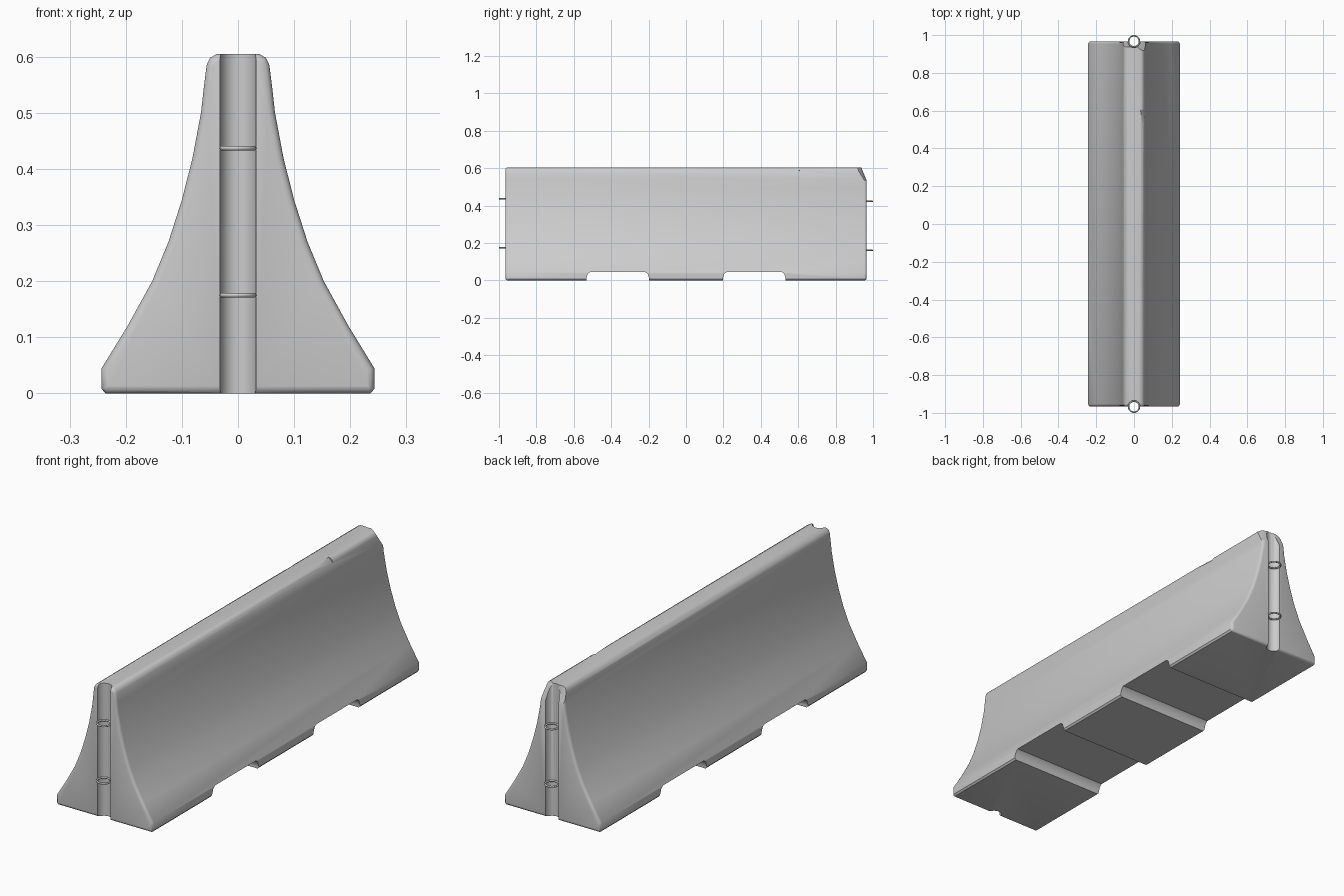
import bpy, bmesh
from math import radians
from mathutils import Vector

if "Cube" in bpy.data.objects:
    bpy.data.objects.remove(bpy.data.objects["Cube"])

LEN = 0.966  # half length of the concrete body


def prism(name, pts, axis, lo, hi):
    """Extrude a 2D outline along x (pts = y,z) or y (pts = x,z)."""
    bm = bmesh.new()
    place = (lambda a, b: (lo, a, b)) if axis == 'X' else (lambda a, b: (a, lo, b))
    face = bm.faces.new([bm.verts.new(place(a, b)) for a, b in pts])
    ext = bmesh.ops.extrude_face_region(bm, geom=[face])
    move = (hi - lo, 0, 0) if axis == 'X' else (0, hi - lo, 0)
    bmesh.ops.translate(bm, vec=move, verts=[v for v in ext['geom'] if isinstance(v, bmesh.types.BMVert)])
    bmesh.ops.recalc_face_normals(bm, faces=bm.faces)
    me = bpy.data.meshes.new(name)
    bm.to_mesh(me)
    bm.free()
    ob = bpy.data.objects.new(name, me)
    bpy.context.collection.objects.link(ob)
    return ob


def activate(ob):
    bpy.ops.object.select_all(action='DESELECT')
    ob.select_set(True)
    bpy.context.view_layer.objects.active = ob


def cut(ob, cutter):
    m = ob.modifiers.new("cut", 'BOOLEAN')
    m.operation, m.solver, m.object = 'DIFFERENCE', 'EXACT', cutter
    activate(ob)
    bpy.ops.object.modifier_apply(modifier=m.name)
    bpy.data.objects.remove(cutter)


def bevel(ob, width, segments, angle):
    m = ob.modifiers.new("bevel", 'BEVEL')
    m.width, m.segments = width, segments
    m.limit_method, m.angle_limit = 'ANGLE', radians(angle)
    activate(ob)
    bpy.ops.object.modifier_apply(modifier=m.name)


def chip(ob, point, normal, size=0.3):
    """Break off everything beyond a small plane."""
    n = Vector(normal).normalized()
    bpy.ops.mesh.primitive_cube_add(size=size, location=Vector(point) + n * size / 2)
    c = bpy.context.object
    c.rotation_mode = 'QUATERNION'
    c.rotation_quaternion = n.to_track_quat('Z', 'Y')
    bpy.context.view_layer.update()
    cut(ob, c)


# Concrete body: flared half profile mirrored across x, swept along y
half = [(0.236, 0), (0.243, 0.008), (0.243, 0.045), (0.197, 0.12), (0.153, 0.20),
        (0.124, 0.27), (0.100, 0.345), (0.081, 0.42), (0.066, 0.50), (0.061, 0.545),
        (0.056, 0.585), (0.050, 0.598), (0.038, 0.605)]
profile = half + [(-x, z) for x, z in reversed(half)]
body = prism("barrier_body", profile, 'Y', -LEN, LEN)
bevel(body, 0.016, 3, 60)

# Forklift notches through the base
for s in (-1, 1):
    c = s * 0.365
    notch = [(c - 0.168, -0.05), (c - 0.168, 0.012), (c - 0.160, 0.035), (c - 0.148, 0.045),
             (c + 0.148, 0.045), (c + 0.160, 0.035), (c + 0.168, 0.012), (c + 0.168, -0.05)]
    cut(body, prism("notch_cutter", notch, 'X', -0.4, 0.4))

# Vertical round groove in each end
for s in (-1, 1):
    bpy.ops.mesh.primitive_cylinder_add(vertices=32, radius=0.032, depth=1, location=(0, s * LEN, 0.3))
    cut(body, bpy.context.object)

# Broken back top corner and small nicks along the crest
chip(body, (0, 0.952, 0.568), (0, 0.92, 0.38))
chip(body, (0.045, 0.945, 0.565), (0.5, 0.7, 0.5))
chip(body, (0.049, 0.55, 0.595), (0.7, 0.05, 0.7), 0.11)
chip(body, (-0.050, 0.42, 0.596), (-0.7, 0.04, 0.7), 0.09)

activate(body)
bpy.ops.object.shade_smooth_by_angle(angle=radians(38))

# Connecting rings, slightly lower at the back end
for end, s, heights in (("front", -1, (0.437, 0.175)), ("back", 1, (0.423, 0.161))):
    for level, z in zip(("upper", "lower"), heights):
        bpy.ops.mesh.primitive_torus_add(major_radius=0.029, minor_radius=0.004, major_segments=32,
                                         minor_segments=10, location=(0, s * 0.967, z))
        ring = bpy.context.object
        ring.name = f"{end}_{level}_ring"
        bpy.ops.object.shade_smooth()
